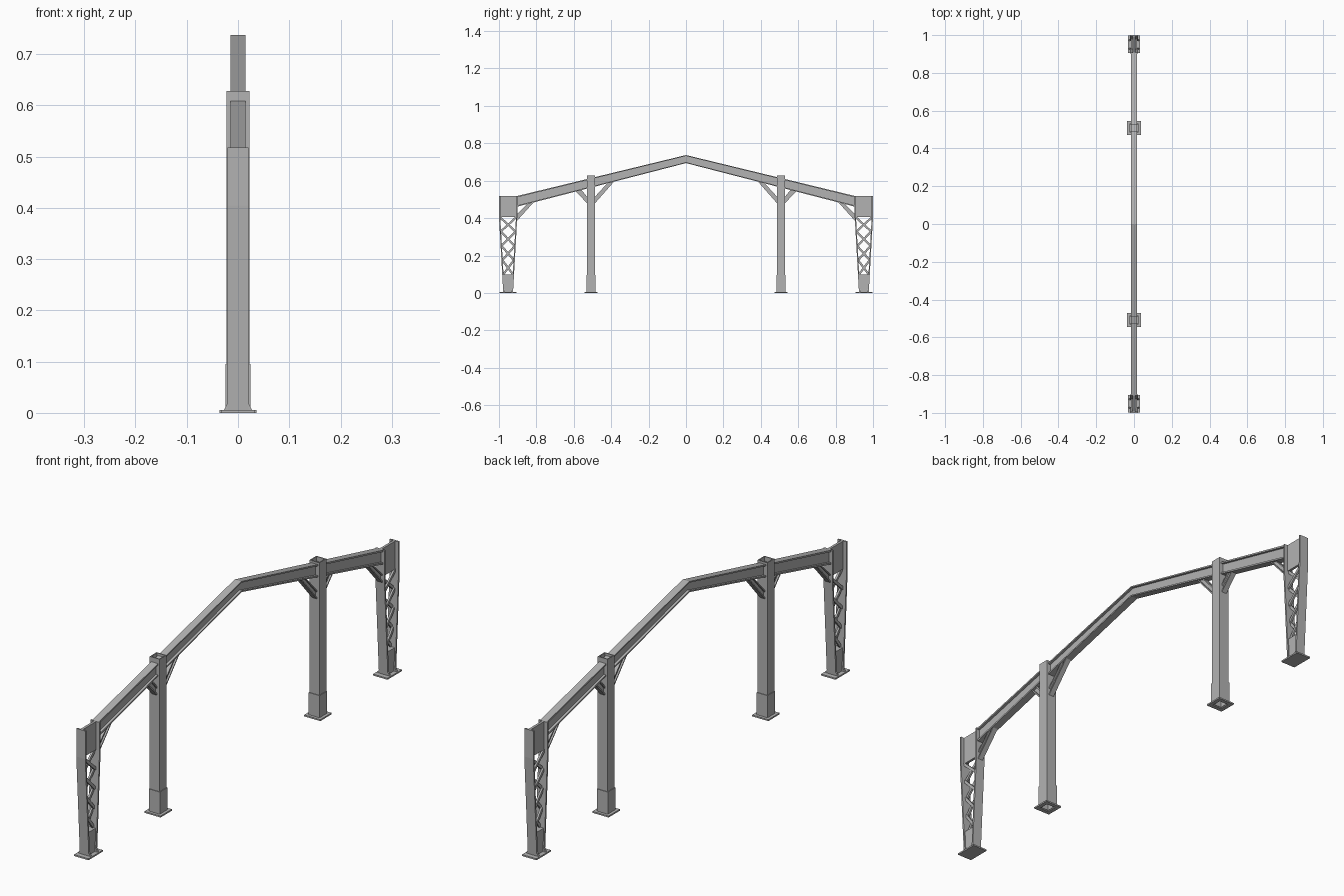
import bpy
import bmesh
from mathutils import Vector

cube = bpy.data.objects.get("Cube")
if cube:
    bpy.data.objects.remove(cube)

steel = bpy.data.materials.new("grey_steel")
steel.use_nodes = True
GREY = (0.45, 0.45, 0.45, 1)
steel.diffuse_color = GREY
steel.node_tree.nodes["Principled BSDF"].inputs["Base Color"].default_value = GREY


def build(name, solids):
    """Join solids, each a pair of matching end loops, into one object."""
    bm = bmesh.new()
    for loop_a, loop_b in solids:
        a = [bm.verts.new(p) for p in loop_a]
        b = [bm.verts.new(p) for p in loop_b]
        bm.faces.new(a)
        bm.faces.new(b[::-1])
        for i in range(len(a)):
            j = (i + 1) % len(a)
            bm.faces.new((a[j], a[i], b[i], b[j]))
    bmesh.ops.recalc_face_normals(bm, faces=bm.faces)
    mesh = bpy.data.meshes.new(name)
    bm.to_mesh(mesh)
    bm.free()
    mesh.materials.append(steel)
    obj = bpy.data.objects.new(name, mesh)
    bpy.context.collection.objects.link(obj)
    return obj


def slab(points, half, x=0):
    """Side profile of (y, z) points extruded across x."""
    return ([(x - half, y, z) for y, z in points], [(x + half, y, z) for y, z in points])


def box(x0, x1, y0, y1, z0, z1):
    return slab([(y0, z0), (y1, z0), (y1, z1), (y0, z1)], (x1 - x0) / 2, (x0 + x1) / 2)


def i_section(quad, flange_half, web_half, t):
    """Flanges and web along a quad: low start, low end, high end, high start."""
    a, b, c, d = [Vector(p) for p in quad]

    def strip(lo, hi):
        return [a.lerp(d, lo), b.lerp(c, lo), b.lerp(c, hi), a.lerp(d, hi)]
    return [slab(strip(0, t), flange_half), slab(strip(t, 1 - t), web_half),
            slab(strip(1 - t, 1), flange_half)]


def tube(cy, half, wall, z0, z1):
    """Square hollow section from four walls."""
    inner = half - wall
    return [box(-half, -inner, cy - half, cy + half, z0, z1),
            box(inner, half, cy - half, cy + half, z0, z1),
            box(-inner, inner, cy - half, cy - inner, z0, z1),
            box(-inner, inner, cy + inner, cy + half, z0, z1)]


def underside(y):
    return 0.694 - 0.258 * y


def brace(y0, low, y1, y2):
    """Knee brace from a post face at y0 up to the beam underside."""
    return i_section([(y0, low), (y1, underside(y1)), (y2, underside(y2)), (y0, low + 0.035)],
                     0.011, 0.004, 0.2)


# Dimensions of the tapered outer column
MID, TOP, PLATE_Z, BASE_Z = 0.951, 0.518, 0.405, 0.098
WIDE, NARROW, FLANGE = 0.049, 0.026, 0.007


def reach(z):
    """Half depth of the outer column at height z."""
    return NARROW + (WIDE - NARROW) * min(z / PLATE_Z, 1)


def outer_column():
    parts = []
    # Bent flanges and their flared feet
    for d in (-1, 1):
        for z0, z1 in ((0.006, PLATE_Z), (PLATE_Z, TOP)):
            parts.append(slab([(MID + d * reach(z0), z0), (MID + d * reach(z1), z1),
                               (MID + d * (reach(z1) - FLANGE), z1),
                               (MID + d * (reach(z0) - FLANGE), z0)], 0.02))
        foot = [(-0.027, 0.006), (0.027, 0.006), (0.02, 0.02), (-0.02, 0.02)]
        edge = MID + d * NARROW
        parts.append(([(x, edge, z) for x, z in foot],
                      [(x, edge - d * FLANGE, z) for x, z in foot]))
    # Solid web at the head and at the base
    for z0, z1, half in ((PLATE_Z, TOP, 0.005), (0.006, BASE_Z, 0.015)):
        a, b = reach(z0) - 0.003, reach(z1) - 0.003
        parts.append(slab([(MID - a, z0), (MID + a, z0), (MID + b, z1), (MID - b, z1)], half))
    # Base plate
    parts.append(box(-0.032, 0.032, MID - 0.046, MID + 0.046, 0, 0.006))
    return parts


def lattice():
    bars, cells = [], 4
    step = (PLATE_Z - BASE_Z) / cells
    for i in range(cells):
        z0, z1 = BASE_Z + i * step, BASE_Z + (i + 1) * step
        for d in (-1, 1):
            a = Vector((MID - d * (reach(z0) - 0.005), z0))
            b = Vector((MID + d * (reach(z1) - 0.005), z1))
            side = (b - a).orthogonal().normalized() * 0.0055
            bars.append(slab([a - side, b - side, b + side, a + side], 0.004, d * 0.003))
    return bars


def mirrored(solids, sign):
    return [tuple([(x, y * sign, z) for x, y, z in loop] for loop in pair) for pair in solids]


POST = 0.508
END = MID - WIDE + 0.002
for side, sign in (("front", -1), ("back", 1)):
    parts = {
        "outer_column": outer_column(),
        "column_lattice": lattice(),
        "column_brace": brace(END, 0.385, 0.815, 0.848),
        # Hollow inner post with sleeve and ring base
        "inner_post": tube(POST, 0.022, 0.004, 0.004, 0.628),
        "post_sleeve": tube(POST, 0.0245, 0.004, 0.004, 0.095),
        "post_base": tube(POST, 0.036, 0.016, 0, 0.006),
        "post_brace_inside": brace(POST - 0.022, 0.48, 0.385, 0.422),
        "post_brace_outside": brace(POST + 0.022, 0.48, 0.588, 0.558),
        # Sloping tapered beam up to the ridge
        "roof_beam": i_section([(END, underside(END)), (0, underside(0)), (0, 0.737), (END, 0.518)],
                               0.015, 0.005, 0.12),
    }
    for name, solids in parts.items():
        build(side + "_" + name, mirrored(solids, sign))
